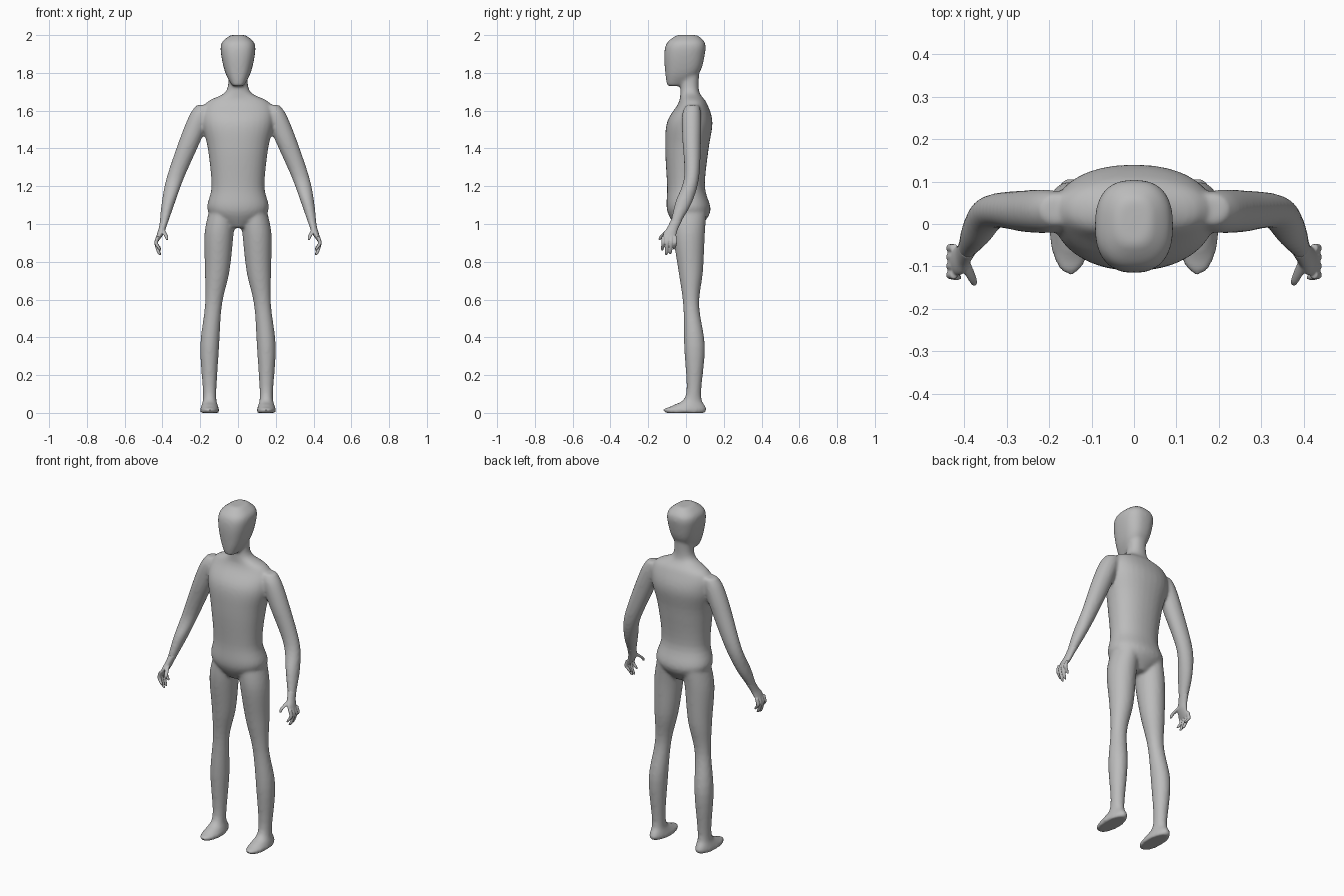
import bpy
import bmesh
from math import cos, sin, tau, copysign
from mathutils import Vector

default_cube = bpy.data.objects.get("Cube")
if default_cube:
    bpy.data.objects.remove(default_cube, do_unlink=True)

skin = bpy.data.materials.new("plain grey")
skin.use_nodes = True
grey = (.5, .5, .5, 1)
skin.diffuse_color = grey
skin.node_tree.nodes["Principled BSDF"].inputs["Base Color"].default_value = grey


def spline(points, steps):
    """Interpolate smoothly through a list of vectors (Catmull-Rom)."""
    padded = [points[0], *points, points[-1]]
    for before, start, end, after in zip(padded, padded[1:], padded[2:], padded[3:]):
        slope_in = (end - before) / 2
        slope_out = (after - start) / 2
        change = end - start
        for step in range(steps):
            t = step / steps
            yield (start + slope_in * t
                   + (change * 3 - slope_in * 2 - slope_out) * t * t
                   + (slope_in + slope_out - change * 2) * t * t * t)
    yield points[-1]


def rounded(value, power):
    return copysign(abs(value) ** (2 / power), value)


def loft(bm, rings, side=1, power=2, sides=32, steps=5):
    """Closed loft through rings of (height, half width, front, back, middle x).

    The middle x may be left out for parts on the centre line.
    """
    points = [Vector((*ring, 0)[:5]) for ring in rings]
    angles = [tau * k / sides for k in range(sides)]
    loops = []
    for z, half_width, front, back, middle in spline(points, steps):
        centre_y, half_depth = (front + back) / 2, (back - front) / 2
        loops.append([bm.verts.new((side * (middle + half_width * rounded(cos(a), power)),
                                    centre_y + half_depth * rounded(sin(a), power),
                                    z)) for a in angles])
    for low, high in zip(loops, loops[1:]):
        for k in range(sides):
            bm.faces.new((low[k - 1], low[k], high[k], high[k - 1]))
    bm.faces.new(loops[0])
    bm.faces.new(loops[-1])


def digit(bm, path, side):
    """Thin round finger through points of (height, radius, middle y, middle x)."""
    rings = [(z, radius, y - radius, y + radius, x) for z, radius, y, x in path]
    loft(bm, rings, side, sides=12)


def fused_object(name, bm, voxel, iterations):
    """Weld the overlapping lofts into one soft skin."""
    bmesh.ops.recalc_face_normals(bm, faces=bm.faces)
    mesh = bpy.data.meshes.new(name)
    bm.to_mesh(mesh)
    bm.free()
    mesh.materials.append(skin)
    obj = bpy.data.objects.new(name, mesh)
    bpy.context.collection.objects.link(obj)
    weld = obj.modifiers.new("weld", 'REMESH')
    weld.mode = 'VOXEL'
    weld.voxel_size = voxel
    weld.use_smooth_shade = True
    soften = obj.modifiers.new("soften", 'SMOOTH')
    soften.factor = .5
    soften.iterations = iterations


# Trunk from crotch to neck
torso = [
    (.98, .05, -.05, .07),
    (1.07, .16, -.1, .13),
    (1.2, .14, -.1, .1),
    (1.4, .16, -.11, .12),
    (1.54, .19, -.1, .14),
    (1.64, .17, -.04, .11),
    (1.7, .065, -.03, .07),
    (1.8, .05, -.03, .07),
]
# Egg-shaped head with a flat face
head = [
    (1.73, .03, -.1, -.02),
    (1.8, .067, -.11, .07),
    (1.9, .09, -.115, .1),
    (1.96, .086, -.1, .1),
    (2, .04, -.05, .06),
]
# Leg from sole to hip
leg = [
    (0, .05, -.11, .1, .15),
    (.02, .05, -.12, .11, .15),
    (.04, .043, -.07, .1, .15),
    (.1, .035, 0, .08, .15),
    (.35, .05, -.01, .1, .15),
    (.57, .045, -.015, .07, .13),
    (.75, .065, -.04, .09, .11),
    (.95, .077, -.07, .1, .1),
    (1.08, .07, -.07, .11, .08),
]
# Arm from wrist to shoulder
arm = [
    (.98, .018, -.09, -.04, .4),
    (1.02, .024, -.08, -.02, .39),
    (1.12, .036, -.055, .035, .367),
    (1.25, .047, -.01, .07, .33),
    (1.46, .058, -.02, .08, .247),
    (1.58, .055, -.02, .08, .2),
    (1.63, .04, 0, .07, .18),
]
body = bmesh.new()
loft(body, torso, power=2.2)
loft(body, head, power=2.5)
for side in (1, -1):
    loft(body, leg, side)
    loft(body, arm, side)
fused_object("body", body, .008, 10)

# Hands: palm, thumb and four curled fingers
palm = [
    (.91, .01, -.12, -.06, .43),
    (.95, .018, -.12, -.05, .41),
    (.98, .019, -.1, -.04, .4),
    (1.02, .022, -.08, -.02, .39),
]
thumb = [
    (.915, .006, -.14, .376),
    (.935, .01, -.13, .38),
    (.97, .014, -.09, .4),
]
fingertip_heights = (.86, .835, .84, .865)
for side, name in ((1, "left_hand"), (-1, "right_hand")):
    hand = bmesh.new()
    loft(hand, palm, side)
    digit(hand, thumb, side)
    for i, tip in enumerate(fingertip_heights):
        y = -.12 + .021 * i
        digit(hand, [
            (tip, .005, y - .006, .41),
            (tip + .015, .009, y - .004, .42),
            (.9, .01, y, .433),
            (.935, .01, y, .423),
        ], side)
    fused_object(name, hand, .003, 5)
